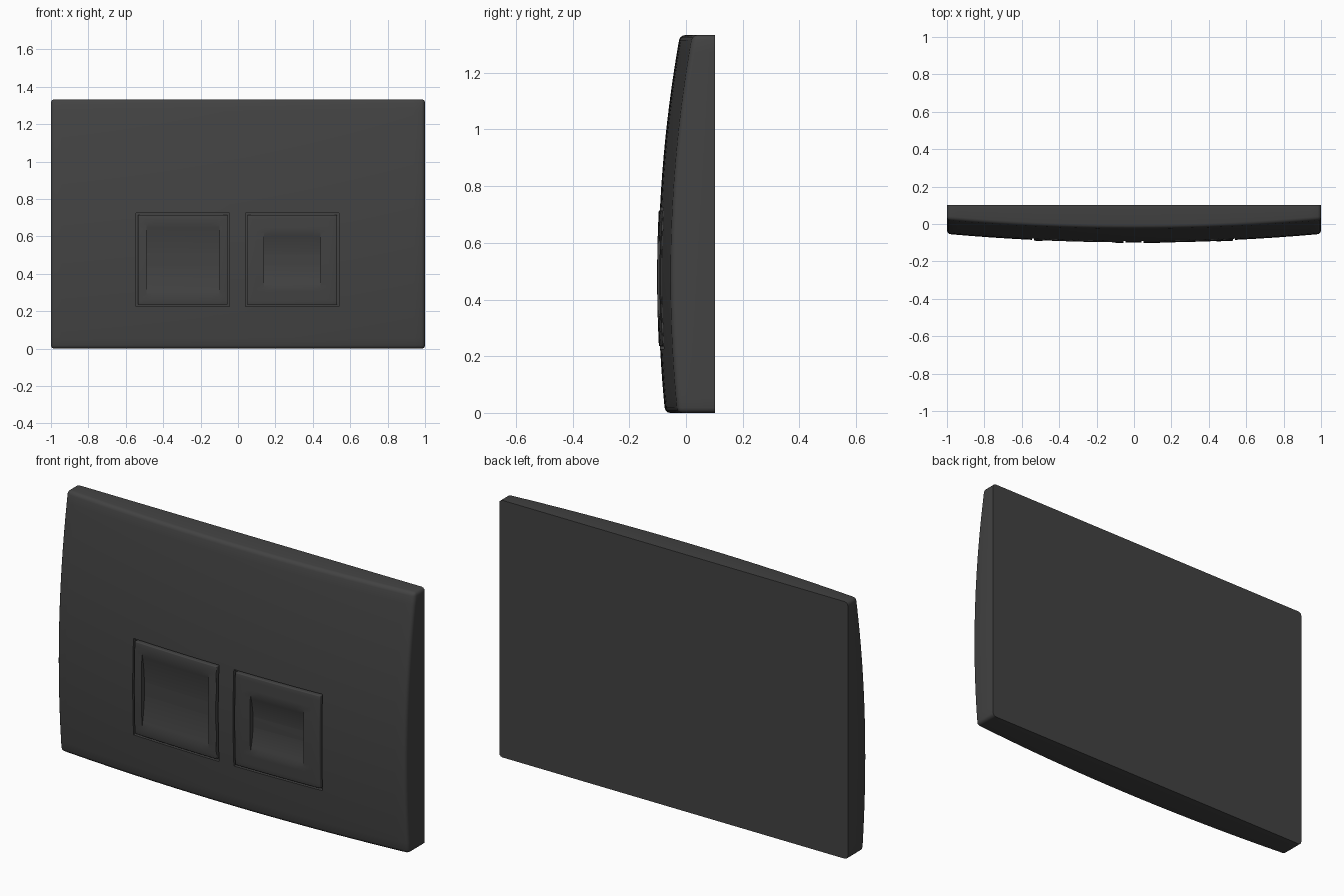
import bpy, bmesh, math

if "Cube" in bpy.data.objects:
    bpy.data.objects.remove(bpy.data.objects["Cube"])

BACK = 0.102
HEIGHT = 1.333

charcoal = bpy.data.materials.new("charcoal plastic")
charcoal.use_nodes = True
colour = (0.055, 0.055, 0.055, 1)
charcoal.diffuse_color = colour
charcoal.node_tree.nodes["Principled BSDF"].inputs["Base Color"].default_value = colour


def dome(x, z):
    """Depth of the gently bulging front surface."""
    return -0.098 + 0.045 * x * x + 0.105 * (z - 0.48) ** 2


def lines(stops, step):
    """Grid lines through every stop, with even spacing in between."""
    result = [stops[0]]
    for a, b in zip(stops, stops[1:]):
        n = max(1, round((b - a) / step))
        result += [a + (b - a) * i / n for i in range(1, n + 1)]
    return result


def domed_block(xs, zs, lift, back, bevel):
    """Block with a domed front, flat back and rounded front rim."""
    bm = bmesh.new()
    grid = [[bm.verts.new((x, dome(x, z) - lift, z)) for x in xs] for z in zs]
    for low, high in zip(grid, grid[1:]):
        for i in range(len(xs) - 1):
            bm.faces.new((low[i], low[i + 1], high[i + 1], high[i]))
    rim = [e for e in bm.edges if e.is_boundary]
    new = bmesh.ops.extrude_edge_only(bm, edges=rim)["geom"]
    for v in new:
        if isinstance(v, bmesh.types.BMVert):
            v.co.y = back(v.co.x, v.co.z)
    bmesh.ops.contextual_create(bm, geom=[e for e in new if isinstance(e, bmesh.types.BMEdge)
                                          and e.is_boundary])
    bmesh.ops.recalc_face_normals(bm, faces=bm.faces)
    # Round the rim and the four corner edges
    ends = {(x, z) for x in (xs[0], xs[-1]) for z in (zs[0], zs[-1])}
    corners = [e for e in bm.edges
               if all((v.co.x, v.co.z) in {(c.co.x, c.co.z) for c in
                      (grid[0][0], grid[0][-1], grid[-1][0], grid[-1][-1])} for v in e.verts)
               and abs(e.verts[0].co.x - e.verts[1].co.x) < 0.001
               and abs(e.verts[0].co.z - e.verts[1].co.z) < 0.001]
    bmesh.ops.bevel(bm, geom=rim + corners, offset=bevel, segments=3,
                    profile=0.5, affect='EDGES', clamp_overlap=True)
    return bm


def sink(bm, x0, x1, z0, z1, depth):
    """Push a rectangle of the front inwards by depth(z)."""
    faces = []
    for f in bm.faces:
        c = f.calc_center_median()
        if x0 < c.x < x1 and z0 < c.z < z1 and f.normal.y < -0.5:
            faces.append(f)
    new = bmesh.ops.extrude_face_region(bm, geom=faces)["geom"]
    bmesh.ops.delete(bm, geom=[f for f in faces if f.is_valid], context='FACES')
    for v in new:
        if isinstance(v, bmesh.types.BMVert):
            v.co.y += depth(v.co.z)
    bmesh.ops.remove_doubles(bm, verts=bm.verts, dist=0.0002)


def finish(bm, name):
    bmesh.ops.recalc_face_normals(bm, faces=bm.faces)
    mesh = bpy.data.meshes.new(name)
    bm.to_mesh(mesh)
    bm.free()
    obj = bpy.data.objects.new(name, mesh)
    mesh.materials.append(charcoal)
    bpy.context.collection.objects.link(obj)
    bpy.ops.object.select_all(action='DESELECT')
    obj.select_set(True)
    bpy.context.view_layer.objects.active = obj
    bpy.ops.object.shade_smooth_by_angle(angle=math.radians(30))


# Name, pocket centre, half width of the finger dish
CENTRE_Z, POCKET = 0.475, 0.25
buttons = [("large_button", -0.295, 0.195), ("small_button", 0.29, 0.15)]

# Wall plate with a square pocket for each button
x_stops = [-1]
for _, cx, _ in buttons:
    x_stops += [cx - POCKET, cx + POCKET]
x_stops.append(1)
z_stops = [0, CENTRE_Z - POCKET, CENTRE_Z + POCKET, HEIGHT]
plate = domed_block(lines(x_stops, 0.06), lines(z_stops, 0.06), 0,
                    lambda x, z: BACK, 0.018)
plate.normal_update()
for _, cx, _ in buttons:
    sink(plate, cx - POCKET, cx + POCKET, CENTRE_Z - POCKET, CENTRE_Z + POCKET,
         lambda z: 0.02)
finish(plate, "wall_plate")

# Buttons, each with a scooped finger dish
for name, cx, dish in buttons:
    half = POCKET - 0.01
    xs = lines([cx - half, cx - dish, cx + dish, cx + half], 0.045)
    zs = lines([CENTRE_Z - half, CENTRE_Z - dish, CENTRE_Z + dish, CENTRE_Z + half], 0.025)
    button = domed_block(xs, zs, 0.004, lambda x, z: dome(x, z) + 0.025, 0.004)
    button.normal_update()
    sink(button, cx - dish, cx + dish, CENTRE_Z - dish, CENTRE_Z + dish,
         lambda z: 0.025 * max(0, 1 - ((z - CENTRE_Z) / dish) ** 2))
    finish(button, name)
